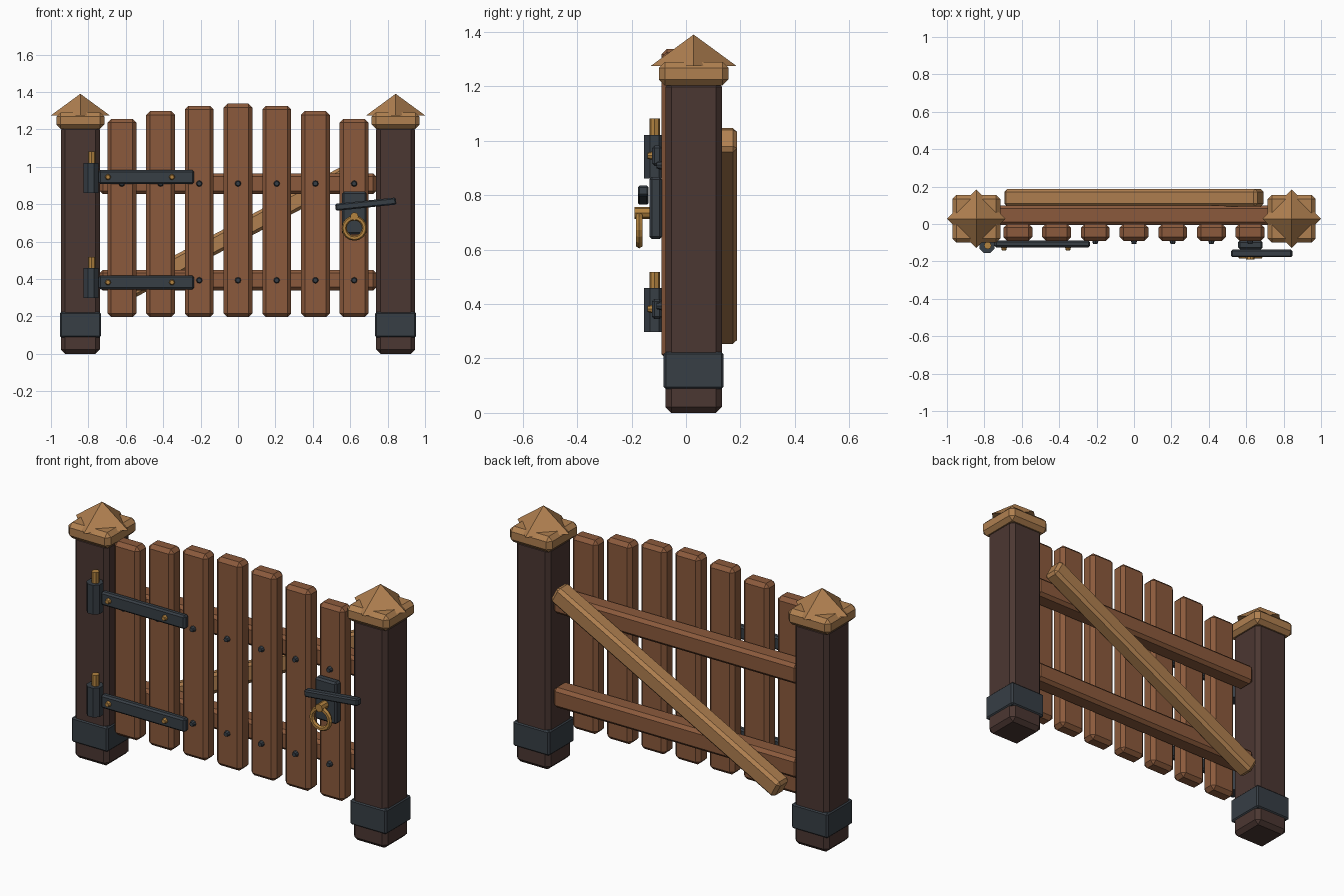
import bpy, bmesh, math
from mathutils import Matrix, Vector

if "Cube" in bpy.data.objects:
    bpy.data.objects.remove(bpy.data.objects["Cube"])


def material(name, hex_code):
    m = bpy.data.materials.new(name)
    c = [int(hex_code[i:i + 2], 16) / 255 for i in (0, 2, 4)]
    m.diffuse_color = [v / 12.92 if v <= 0.04045 else ((v + 0.055) / 1.055) ** 2.4 for v in c] + [1]
    m.use_nodes = True
    m.node_tree.nodes["Principled BSDF"].inputs["Base Color"].default_value = m.diffuse_color
    return m


PLANK = material("plank_brown", "8B5A3C")
TAN = material("light_wood", "B08050")
POST = material("dark_wood", "4B3732")
IRON = material("dark_iron", "373E45")
BRASS = material("brass", "B38340")


def finish(name, bm, mat, loc=(0, 0, 0), rot=(0, 0, 0)):
    bmesh.ops.recalc_face_normals(bm, faces=bm.faces)
    me = bpy.data.meshes.new(name)
    bm.to_mesh(me)
    bm.free()
    me.materials.append(mat)
    ob = bpy.data.objects.new(name, me)
    ob.location, ob.rotation_euler = loc, rot
    bpy.context.collection.objects.link(ob)
    return ob


def box(name, mat, x, y, z, bevel=0.0, tilt=0.0):
    """Chamfered box from (min, max) ranges; tilt turns it about the y axis."""
    size = Vector([r[1] - r[0] for r in (x, y, z)])
    mid = [(r[0] + r[1]) / 2 for r in (x, y, z)]
    bm = bmesh.new()
    bmesh.ops.create_cube(bm, size=1)
    bmesh.ops.scale(bm, vec=size, verts=bm.verts)
    if bevel:
        bmesh.ops.bevel(bm, geom=bm.edges[:], offset=bevel, segments=1, affect='EDGES', profile=0.5)
    return finish(name, bm, mat, mid, (0, -tilt, 0))


def cyl(name, mat, loc, r, depth, sides=8, r2=None, rot=(0, 0, 0), spin=0.0):
    bm = bmesh.new()
    bmesh.ops.create_cone(bm, cap_ends=True, segments=sides, radius1=r,
                          radius2=r if r2 is None else r2, depth=depth,
                          matrix=Matrix.Rotation(spin, 4, 'Z'))
    return finish(name, bm, mat, loc, rot)


def stud(name, mat, x, z, y0, y1, r):
    """Small domed head facing the front (-y)."""
    cyl(name, mat, (x, (y0 + y1) / 2, z), r, y0 - y1, 8, r * 0.65, (math.pi / 2, 0, 0))


def centred(c, half):
    return (c - half, c + half)


# Posts with iron bands and pointed caps
PY = 0.028
for side, s in (("left", -1), ("right", 1)):
    px = s * 0.843
    box(side + "_post", POST, centred(px, 0.104), centred(PY, 0.104), (0, 1.22), 0.022)
    box(side + "_post_band", IRON, centred(px, 0.110), centred(PY, 0.110), (0.088, 0.224), 0.008)
    box(side + "_cap_slab", TAN, centred(px, 0.128), centred(PY, 0.128), (1.203, 1.29), 0.022)
    cyl(side + "_cap_point", TAN, (px, PY, 1.3325), 0.157, 0.115, 4, 0)

# Planks with an arched top line, and nails at both rails
TOPS = [1.337, 1.326, 1.297, 1.256]
for i in range(-3, 4):
    x = i * 0.207
    box(f"plank_{i + 4}", PLANK, centred(x, 0.077), (-0.09, 0.0), (0.196, TOPS[abs(i)]), 0.02)
    for z in (0.91, 0.393):
        stud(f"nail_{i + 4}", IRON, x, z, -0.085, -0.108, 0.018)

# Rails and diagonal brace on the back
for name, z in (("lower_rail", 0.394), ("upper_rail", 0.909)):
    box(name, PLANK, (-0.74, 0.74), (-0.005, 0.1), centred(z, 0.055), 0.017)
box("diagonal_brace", TAN, (-0.766, 0.766), (0.093, 0.188), (0.6, 0.7), 0.016, math.radians(28))

# Strap hinges with barrels, pins and rivets
for name, z in (("lower", 0.382), ("upper", 0.945)):
    box(name + "_hinge_strap", IRON, (-0.745, -0.235), (-0.125, -0.088), centred(z, 0.037), 0.009)
    cyl(name + "_hinge_barrel", IRON, (-0.786, -0.115, z - 0.004), 0.043, 0.16, 8, spin=math.pi / 8)
    cyl(name + "_hinge_pin", BRASS, (-0.782, -0.115, z + 0.068), 0.02, 0.136, 8)
    for x in (-0.695, -0.353):
        stud(name + "_rivet", BRASS, x, z, -0.12, -0.142, 0.017)

# Latch plate and tilted bar
box("latch_plate", IRON, (0.556, 0.688), (-0.135, -0.088), (0.638, 0.867), 0.01)
box("latch_bar", IRON, (0.52, 0.846), (-0.177, -0.137), centred(0.8, 0.019), 0.007, math.radians(6))

# Ring pull: knob and torus
cyl("ring_knob", BRASS, (0.622, -0.16, 0.735), 0.022, 0.06, 8, rot=(math.pi / 2, 0, 0))
bm = bmesh.new()
N, M = 16, 6
ring = []
for i in range(N):
    a = 2 * math.pi * i / N
    row = []
    for j in range(M):
        b = 2 * math.pi * j / M
        r = 0.054 + 0.0135 * math.cos(b)
        row.append(bm.verts.new((r * math.cos(a), 0.0135 * math.sin(b), r * math.sin(a))))
    ring.append(row)
for i in range(N):
    for j in range(M):
        k, l = (i + 1) % N, (j + 1) % M
        bm.faces.new((ring[i][j], ring[k][j], ring[k][l], ring[i][l]))
finish("pull_ring", bm, BRASS, (0.622, -0.172, 0.672))
